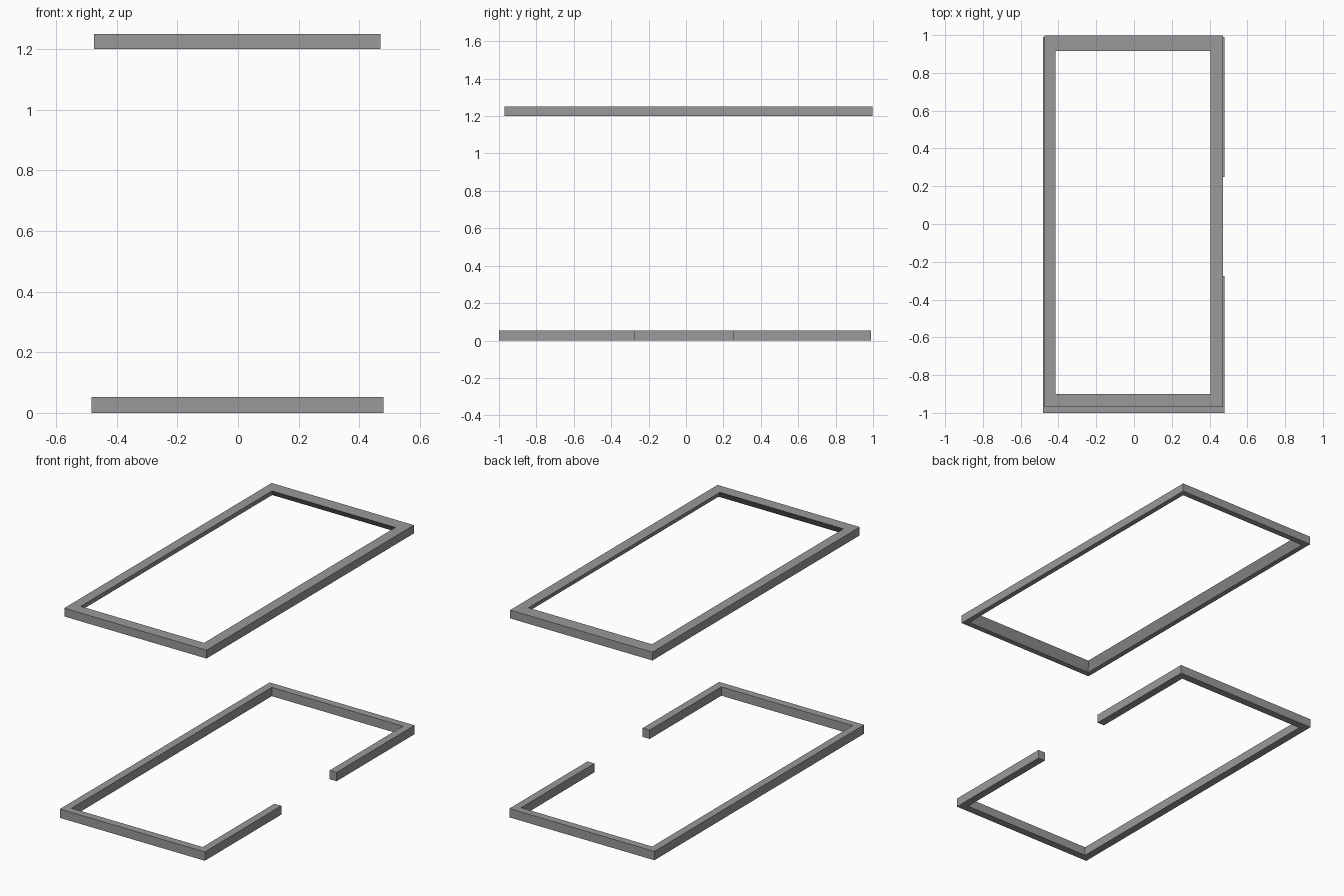
import bpy
import bmesh

cube = bpy.data.objects.get("Cube")
if cube:
    bpy.data.objects.remove(cube, do_unlink=True)

grey = bpy.data.materials.new("mid grey")
grey.use_nodes = True
COLOUR = (0.32, 0.32, 0.32, 1)
grey.diffuse_color = COLOUR
grey.node_tree.nodes["Principled BSDF"].inputs["Base Color"].default_value = COLOUR


def corners(x0, x1, y0, y1):
    return [(x0, y0), (x1, y0), (x1, y1), (x0, y1)]


def loft(name, rings, closed):
    """Skin a chain of four-cornered cross-sections, capping the ends if open."""
    bm = bmesh.new()
    loops = [[bm.verts.new(p) for p in ring] for ring in rings]
    pairs = list(zip(loops, loops[1:]))
    if closed:
        pairs.append((loops[-1], loops[0]))
    for a, b in pairs:
        for i in range(4):
            j = (i + 1) % 4
            bm.faces.new((a[i], a[j], b[j], b[i]))
    if not closed:
        bm.faces.new(loops[0])
        bm.faces.new(loops[-1])
    bmesh.ops.recalc_face_normals(bm, faces=bm.faces)
    mesh = bpy.data.meshes.new(name)
    bm.to_mesh(mesh)
    bm.free()
    mesh.materials.append(grey)
    obj = bpy.data.objects.new(name, mesh)
    bpy.context.collection.objects.link(obj)


def section(outer, inner_low, inner_high, low, high):
    return [(*outer, low), (*inner_low, low), (*inner_high, high), (*outer, high)]


# Upper frame: closed rectangle with undercut inner faces
upper = zip(corners(-0.475, 0.47, -0.97, 0.997),
            corners(-0.445, 0.44, -0.937, 0.96),
            corners(-0.415, 0.405, -0.90, 0.915))
loft("upper_frame", [section(o, l, h, 1.2, 1.25) for o, l, h in upper], True)

# Lower frame: square bar, open in the middle of one long side
outer = corners(-0.483, 0.48, -1.0, 0.99)
inner = corners(-0.437, 0.434, -0.955, 0.945)
path = list(zip(outer, inner))
path = path[2:] + path[:2]
gap_back = ((0.48, 0.25), (0.434, 0.25))
gap_front = ((0.48, -0.275), (0.434, -0.275))
path = [gap_back] + path + [gap_front]
loft("lower_frame", [section(o, i, i, 0, 0.053) for o, i in path], False)
